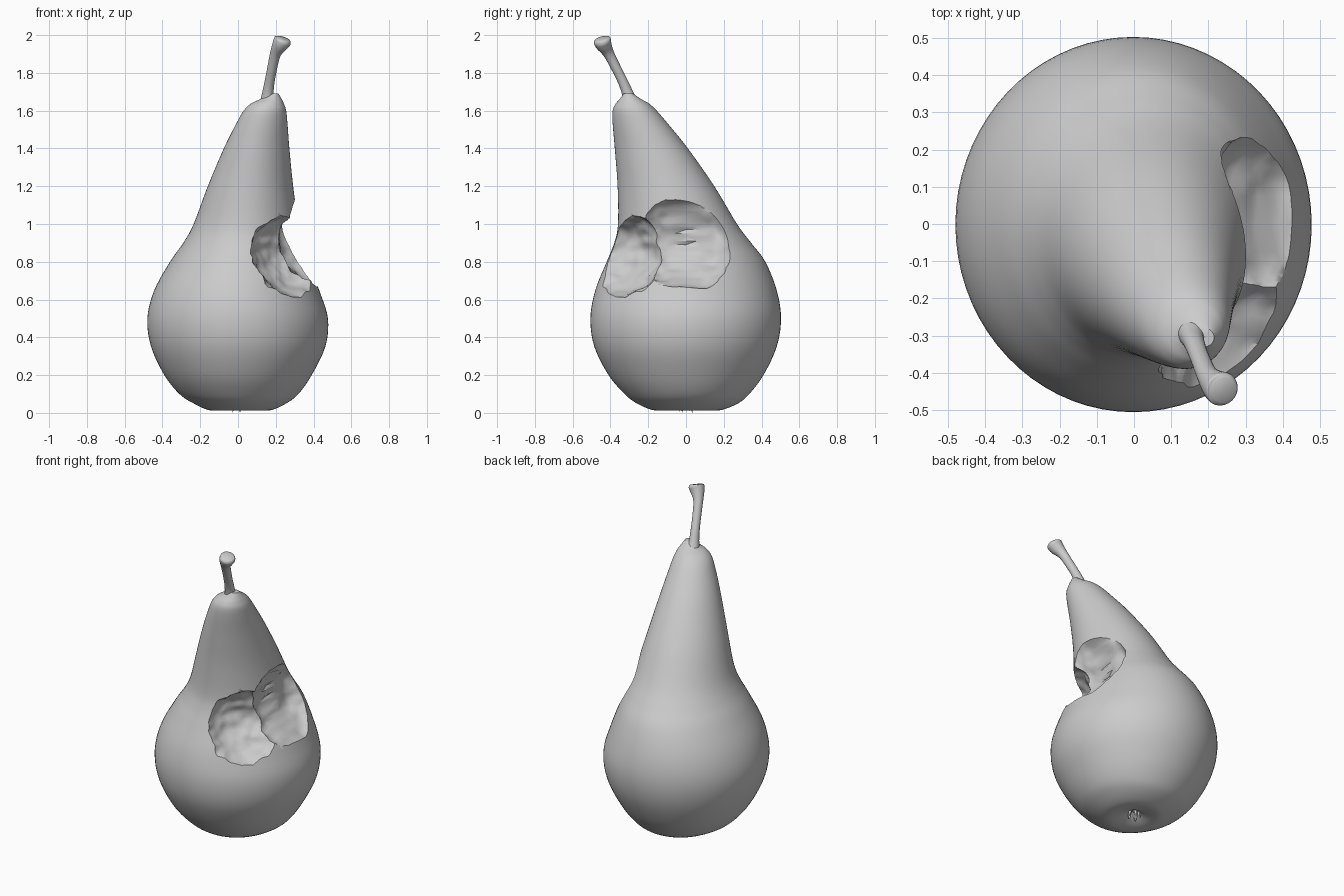
import bpy, bmesh, math
from mathutils import Vector, noise

if "Cube" in bpy.data.objects:
    bpy.data.objects.remove(bpy.data.objects["Cube"])

SEG = 72


def spline(rows, steps):
    """Catmull-Rom interpolation of rows of numbers."""
    out = []
    for i in range(len(rows) - 1):
        a, b, c, d = (rows[max(0, min(len(rows) - 1, i + k))] for k in (-1, 0, 1, 2))
        for s in range(steps):
            t = s / steps
            out.append([0.5 * (2 * q + (r - p) * t + (2 * p - 5 * q + 4 * r - w) * t * t
                               + (3 * q - p - 3 * r + w) * t ** 3)
                        for p, q, r, w in zip(a, b, c, d)])
    return out + [list(rows[-1])]


def loft(name, rings):
    """Closed skin over rings of equal point count."""
    bm = bmesh.new()
    loops = [[bm.verts.new(p) for p in ring] for ring in rings]
    n = len(loops[0])
    for lo, hi in zip(loops, loops[1:]):
        for i in range(n):
            j = (i + 1) % n
            bm.faces.new((lo[i], lo[j], hi[j], hi[i]))
    for ring in (loops[0], loops[-1]):
        c = bm.verts.new(sum((v.co for v in ring), Vector()) / n)
        for i in range(n):
            bm.faces.new((ring[i], ring[(i + 1) % n], c))
    bmesh.ops.recalc_face_normals(bm, faces=bm.faces)
    return finish(name, bm)


def finish(name, bm):
    me = bpy.data.meshes.new(name)
    bm.to_mesh(me)
    bm.free()
    ob = bpy.data.objects.new(name, me)
    bpy.context.collection.objects.link(ob)
    return ob


def activate(ob):
    bpy.ops.object.select_all(action='DESELECT')
    ob.select_set(True)
    bpy.context.view_layer.objects.active = ob


def smooth(ob, angle):
    activate(ob)
    bpy.ops.object.shade_smooth_by_angle(angle=math.radians(angle))


# Pear body: z, x min, x max, y min, y max of each horizontal section
body_rows = [
    (0.060, -0.02, 0.02, -0.02, 0.02),
    (0.035, -0.05, 0.05, -0.05, 0.05),
    (0.014, -0.11, 0.12, -0.12, 0.13),
    (0.016, -0.16, 0.18, -0.18, 0.19),
    (0.050, -0.235, 0.255, -0.26, 0.275),
    (0.100, -0.31, 0.32, -0.325, 0.335),
    (0.200, -0.39, 0.39, -0.41, 0.41),
    (0.350, -0.46, 0.462, -0.485, 0.48),
    (0.500, -0.48, 0.476, -0.506, 0.503),
    (0.650, -0.443, 0.43, -0.48, 0.48),
    (0.800, -0.36, 0.375, -0.42, 0.42),
    (0.900, -0.29, 0.342, -0.38, 0.345),
    (1.000, -0.235, 0.32, -0.36, 0.27),
    (1.200, -0.16, 0.292, -0.362, 0.15),
    (1.400, -0.075, 0.272, -0.377, 0.01),
    (1.530, -0.01, 0.262, -0.388, -0.095),
    (1.600, 0.03, 0.255, -0.388, -0.155),
    (1.637, 0.068, 0.243, -0.372, -0.195),
    (1.660, 0.115, 0.232, -0.352, -0.235),
    (1.690, 0.165, 0.215, -0.33, -0.28),
]
rings = []
for z, x0, x1, y0, y1 in spline(body_rows, 5):
    rings.append([Vector(((x0 + x1) / 2 + (x1 - x0) / 2 * math.cos(a),
                          (y0 + y1) / 2 + (y1 - y0) / 2 * math.sin(a), z))
                  for a in (2 * math.pi * i / SEG for i in range(SEG))])
body = loft("pear_body", rings)


# Bites: lumpy scoops subtracted from the body
def bite(name, centre, radii, boxy, seed):
    bm = bmesh.new()
    bmesh.ops.create_icosphere(bm, subdivisions=5, radius=1)
    for v in bm.verts:
        d = v.co.copy()
        p = Vector((d.x * radii[0],
                    math.copysign(abs(d.y) ** boxy, d.y) * radii[1],
                    d.z * radii[2]))
        q = p + Vector((seed, seed, seed))
        lump = 0.022 * noise.noise(q * 9) + 0.012 * noise.noise(q * 22)
        v.co = Vector(centre) + p + d * lump
    cutter = finish(name, bm)
    cutter.hide_render = True
    mod = body.modifiers.new(name, 'BOOLEAN')
    mod.operation, mod.solver, mod.object = 'DIFFERENCE', 'EXACT', cutter
    activate(body)
    bpy.ops.object.modifier_apply(modifier=name)
    bpy.data.objects.remove(cutter)


bite("side_bite", (0.55, 0.0, 0.93), (0.345, 0.295, 0.285), 0.5, 3.1)
bite("front_bite", (0.385, -0.415, 0.86), (0.315, 0.315, 0.25), 0.9, 7.7)
smooth(body, 40)

# Stem: centre x, y, z and radius along its bend, flared at the tip
stem_rows = [
    (0.155, -0.285, 1.62, 0.048),
    (0.157, -0.305, 1.68, 0.032),
    (0.165, -0.328, 1.74, 0.027),
    (0.178, -0.362, 1.81, 0.026),
    (0.198, -0.408, 1.90, 0.029),
    (0.224, -0.436, 1.95, 0.043),
    (0.237, -0.444, 1.972, 0.046),
    (0.241, -0.447, 1.982, 0.035),
]
pts = spline(stem_rows, 4)
rings = []
for i, (x, y, z, r) in enumerate(pts):
    t = Vector(pts[min(i + 1, len(pts) - 1)][:3]) - Vector(pts[max(i - 1, 0)][:3])
    u = t.cross(Vector((0, 1, 0))).normalized()
    w = t.cross(u).normalized()
    rings.append([Vector((x, y, z)) + r * (u * math.cos(a) + w * math.sin(a))
                  for a in (2 * math.pi * k / 24 for k in range(24))])
smooth(loft("stem", rings), 50)

# Calyx: dried sepals in the dimple underneath
bm = bmesh.new()
for k in range(5):
    a = 2 * math.pi * k / 5
    out, side = Vector((math.cos(a), math.sin(a), 0)), Vector((-math.sin(a), math.cos(a), 0))
    tip = out * 0.035 + Vector((0, 0, 0.0 if k % 2 else 0.008))
    base = [out * r + side * s + Vector((0, 0, 0.055))
            for r, s in ((0.012, 0), (0.03, 0.018), (0.045, 0), (0.03, -0.018))]
    vs = [bm.verts.new(p) for p in base]
    top = bm.verts.new(tip)
    bm.faces.new(vs)
    for i in range(4):
        bm.faces.new((vs[i], vs[(i + 1) % 4], top))
bmesh.ops.recalc_face_normals(bm, faces=bm.faces)
smooth(finish("calyx", bm), 40)
